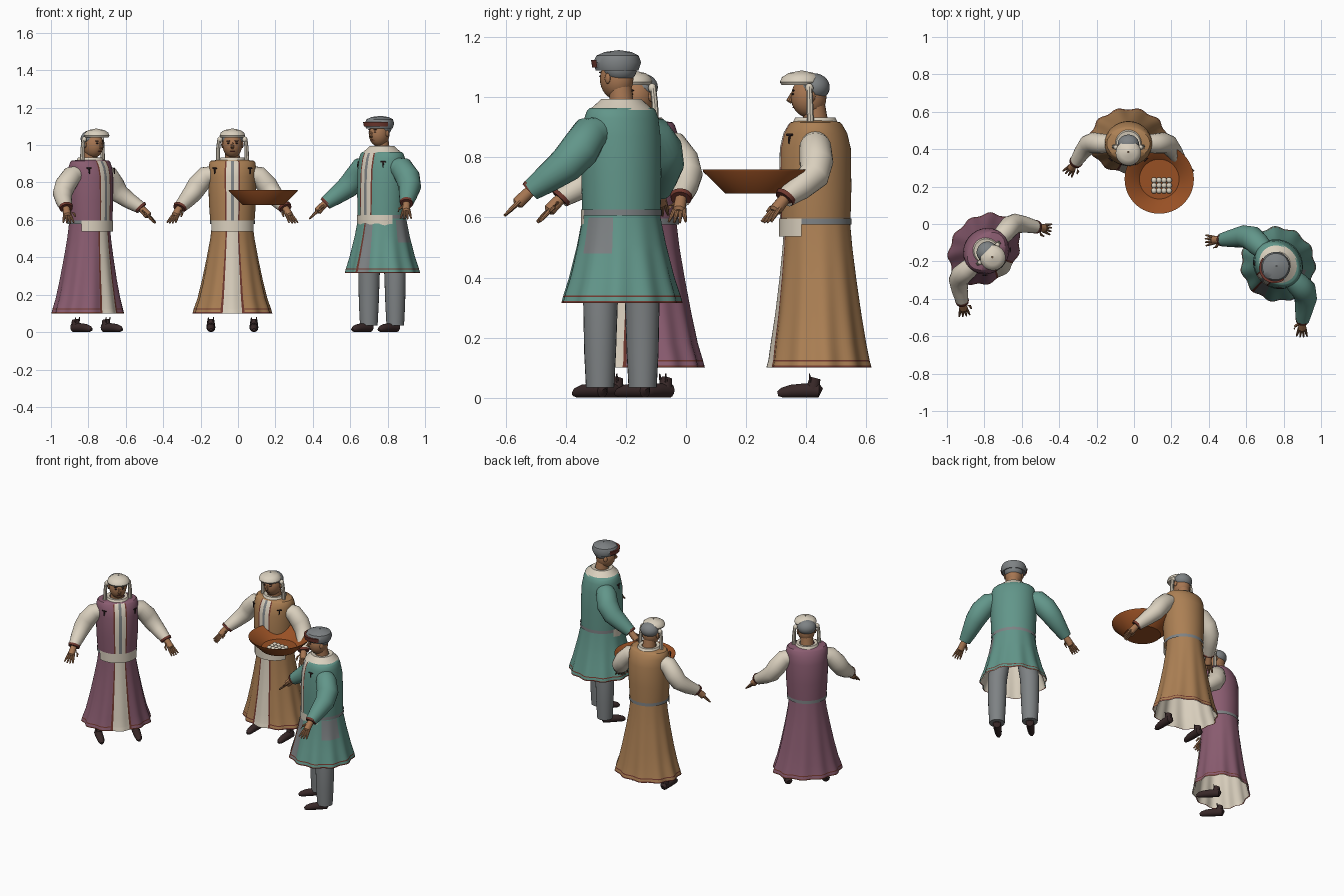
import bpy, bmesh, math
from mathutils import Matrix, Vector

cube = bpy.data.objects.get("Cube")
if cube:
    bpy.data.objects.remove(cube, do_unlink=True)


def material(name, rgb):
    lin = [((c / 255 + 0.055) / 1.055) ** 2.4 for c in rgb] + [1]
    m = bpy.data.materials.new(name)
    m.use_nodes = True
    m.diffuse_color = lin
    m.node_tree.nodes["Principled BSDF"].inputs["Base Color"].default_value = lin
    return m


MAUVE = material("mauve cloth", (138, 92, 112))
OCHRE = material("ochre cloth", (172, 128, 84))
TEAL = material("teal cloth", (98, 150, 138))
CREAM = material("cream linen", (218, 208, 190))
GREY = material("grey cloth", (126, 130, 132))
SKIN = material("skin", (166, 118, 82))
DARK = material("dark leather", (56, 40, 40))
RED = material("dark red trim", (112, 56, 46))
WOOD = material("reddish wood", (152, 80, 36))

place = Matrix()      # where the current figure stands
prefix = ""
made = []


def finish(name, bm, rule):
    """Turn a bmesh into an object; rule gives the material of each face."""
    mesh = bpy.data.meshes.new(prefix + name)
    slots = []
    bmesh.ops.recalc_face_normals(bm, faces=bm.faces)
    for f in bm.faces:
        m = rule(f) if callable(rule) else rule
        if m not in slots:
            slots.append(m)
            mesh.materials.append(m)
        f.material_index = slots.index(m)
    bm.transform(place)
    bm.to_mesh(mesh)
    bm.free()
    obj = bpy.data.objects.new(prefix + name, mesh)
    bpy.context.collection.objects.link(obj)
    made.append(obj)


def loft(name, rings, rule, a0=-180, a1=180, grow=0, fold=0, n=96):
    """Elliptic rings (z, rx, ry, cy) joined upward; angle 0 is the front."""
    bm = bmesh.new()
    rows, full = [], a1 - a0 == 360
    cols = n if full else n + 1
    z_lo, z_hi = rings[0][0], rings[-1][0]
    for z, rx, ry, cy in rings:
        row = []
        for i in range(cols):
            a = math.radians(a0 + (a1 - a0) * i / n)
            k = 1 + fold * (z_hi - z) / (z_hi - z_lo) * math.cos(11 * a) if fold else 1
            row.append(bm.verts.new((k * (rx + grow) * math.sin(a),
                                     cy - k * (ry + grow) * math.cos(a), z)))
        rows.append(row)
    tags = {}
    for j in range(len(rows) - 1):
        zm = (rings[j][0] + rings[j + 1][0]) / 2
        for i in range(n):
            k = (i + 1) % cols
            f = bm.faces.new((rows[j][i], rows[j][k], rows[j + 1][k], rows[j + 1][i]))
            tags[f] = (a0 + (a1 - a0) * (i + 0.5) / n, zm)
    finish(name, bm, (lambda f: rule(*tags[f])) if callable(rule) else rule)


def tube(name, pts, mat, n=14):
    """Round capped tube through points (x, y, z, radius)."""
    bm = bmesh.new()
    ps = [Vector(p[:3]) for p in pts]
    rows = []
    for i, p in enumerate(ps):
        d = (ps[min(i + 1, len(ps) - 1)] - ps[max(i - 1, 0)]).normalized()
        u = d.cross(Vector((0, 1, 0) if abs(d.y) < 0.8 else (0, 0, 1))).normalized()
        v = d.cross(u)
        rows.append([bm.verts.new(p + pts[i][3] * (math.cos(t) * u + math.sin(t) * v))
                     for t in (math.tau * k / n for k in range(n))])
    for a, b in zip(rows, rows[1:]):
        for i in range(n):
            k = (i + 1) % n
            bm.faces.new((a[i], a[k], b[k], b[i]))
    bm.faces.new(rows[0])
    bm.faces.new(rows[-1])
    finish(name, bm, mat)


def ball(name, c, r, mat, n=20):
    bm = bmesh.new()
    bmesh.ops.create_uvsphere(bm, u_segments=n, v_segments=n // 2, radius=1,
                              matrix=Matrix.Translation(c) @ Matrix.Diagonal((*r, 1)))
    finish(name, bm, mat)


def arm(side, s, path, tip, sleeve):
    """Sleeve, cuff and a hand with spread fingers; s mirrors it."""
    flip = lambda p, r: (s * p[0], p[1], p[2], r)
    tube(side + "_sleeve", [flip(p, p[3]) for p in path], sleeve, 20)
    wrist, tip = Vector(path[-1][:3]), Vector(tip)
    d = (tip - wrist).normalized()
    w = d.cross(Vector((0, 0, 1))).normalized()
    length = (tip - wrist).length
    tube(side + "_cuff", [flip(wrist - d * 0.008, 0.037), flip(wrist + d * 0.006, 0.034)], RED, 20)
    palm = wrist + d * length * 0.5
    tube(side + "_palm", [flip(wrist - d * 0.01, 0.018), flip(wrist + d * 0.02, 0.02),
                          flip(palm, 0.021), flip(palm + d * 0.008, 0.012)], SKIN)
    for i in range(4):
        o = i - 1.5
        tube(f"{side}_finger_{i + 1}",
             [flip(palm - d * 0.01 + w * o * 0.010, 0.008),
              flip(palm + d * length * 0.25 + w * o * 0.015, 0.007),
              flip(palm + d * length * (0.52 - 0.04 * abs(o)) + w * o * 0.019, 0.004)], SKIN, 8)
    tube(side + "_thumb", [flip(wrist + d * 0.02 + w * 0.012, 0.009),
                           flip(wrist + d * 0.045 + w * 0.038, 0.007),
                           flip(wrist + d * 0.065 + w * 0.042, 0.004)], SKIN, 8)


def shoe(side, x):
    tube(side + "_shoe", [(x, 0.02, 0.02, 0.012), (x, 0.012, 0.024, 0.024), (x, -0.04, 0.024, 0.024),
                          (x, -0.08, 0.022, 0.022), (x, -0.11, 0.017, 0.017), (x, -0.125, 0.013, 0.008)], DARK)
    tube(side + "_shoe_ankle", [(x, -0.008, 0.025, 0.024), (x, -0.003, 0.055, 0.02), (x, 0, 0.066, 0.018)], DARK)
    for dx in (-0.012, 0.012):
        tube(side + "_shoe_tie", [(x + dx, -0.015, 0.05, 0.006), (x + dx * 1.2, -0.02, 0.08, 0.002)], DARK, 6)


def head(z):
    tube("neck", [(0, 0.005, z - 0.11, 0.042), (0, -0.005, z - 0.03, 0.038)], SKIN, 20)
    ball("head", (0, -0.022, z), (0.052, 0.059, 0.068), SKIN, 32)
    ball("hair", (0, -0.004, z + 0.033), (0.057, 0.052, 0.046), GREY, 28)
    tube("nose", [(0, -0.076, z + 0.014, 0.005), (0, -0.088, z - 0.012, 0.009), (0, -0.078, z - 0.016, 0.007)], SKIN, 8)
    ball("mouth", (0, -0.072, z - 0.034), (0.014, 0.004, 0.003), RED, 12)
    for side, s in (("left", 1), ("right", -1)):
        ball(side + "_eye", (s * 0.021, -0.074, z + 0.01), (0.008, 0.005, 0.004), DARK, 12)
        ball(side + "_brow", (s * 0.021, -0.073, z + 0.022), (0.012, 0.005, 0.003), DARK, 12)
        ball(side + "_ear", (s * 0.053, -0.012, z + 0.002), (0.007, 0.012, 0.018), SKIN, 12)


def bodice(cloth, rings, pin_z):
    """Upper garment with a trimmed front strip and two chest pins."""
    top = rings[-2][0]
    def rule(a, z):
        if z > top or abs(a) > 17:
            return cloth
        return CREAM if 2 < abs(a) < 14 else RED if abs(a) > 14 else GREY
    loft("bodice", rings, rule)
    for side, s in (("left", 1), ("right", -1)):
        y = -0.085
        tube(side + "_pin_bar", [(s * 0.085, y - 0.01, pin_z, 0.004), (s * 0.105, y + 0.008, pin_z, 0.004)], DARK, 6)
        tube(side + "_pin_drop", [(s * 0.095, y, pin_z, 0.005), (s * 0.095, y - 0.004, pin_z - 0.03, 0.003)], DARK, 6)


def belt(z, rx, ry):
    loft("sash", [(z - 0.06, rx, ry, 0), (z, rx, ry, 0)], CREAM, -68, 68, n=30)
    loft("belt", [(z - 0.02, rx, ry, 0), (z, rx, ry, 0)], GREY, 68, 292, n=48)


def hem(z, rx, ry, cy):
    """Rings that carry the two dark lines at the edge of a skirt."""
    return [(z + d, rx - d * 0.25, ry - d * 0.25, cy) for d in (0, 0.007, 0.02, 0.026)]


def woman(cloth):
    skirt = hem(0.1, 0.208, 0.172, 0.015) + [(0.18, 0.183, 0.157, 0.013), (0.28, 0.16, 0.142, 0.012),
             (0.4, 0.136, 0.127, 0.01), (0.5, 0.118, 0.116, 0.008), (0.6, 0.106, 0.108, 0.006)]
    def rule(a, z):
        if abs(a) < 15:
            return CREAM
        if abs(a) < 18.6 or z < 0.107 or 0.12 < z < 0.126:
            return RED
        return cloth
    loft("skirt", skirt, rule, fold=0.035)
    loft("skirt_lining", skirt, CREAM, grow=-0.006, fold=0.035)
    bodice(cloth, [(0.585, 0.118, 0.117, 0), (0.7, 0.126, 0.12, 0), (0.83, 0.128, 0.118, 0), (0.88, 0.127, 0.106, 0),
                   (0.908, 0.122, 0.09, 0), (0.916, 0.115, 0.083, 0), (0.924, 0.05, 0.05, 0)], 0.875)
    belt(0.597, 0.121, 0.121)
    loft("collar", [(0.912, 0.075, 0.077, 0), (0.933, 0.064, 0.066, 0), (0.93, 0.045, 0.045, 0)], CREAM, n=40)
    head(1.0)
    loft("cap", [(1.042, 0.005, 0.005, -0.05), (1.04, 0.062, 0.062, -0.05), (1.05, 0.068, 0.068, -0.05),
                 (1.066, 0.063, 0.063, -0.048), (1.08, 0.043, 0.043, -0.046), (1.088, 0.004, 0.004, -0.045)], CREAM, n=36)
    for side, s in (("left", 1), ("right", -1)):
        ball(side + "_knot", (s * 0.066, -0.02, 1.03), (0.014, 0.014, 0.016), CREAM, 12)
        tube(side + "_ribbon", [(s * 0.07, -0.02, 1.035, 0.010), (s * 0.076, -0.018, 0.98, 0.011),
                                (s * 0.077, -0.016, 0.915, 0.012)], CREAM, 8)
        arm(side, s, [(0.09, 0, 0.845, 0.045), (0.14, 0, 0.835, 0.053), (0.185, 0.004, 0.785, 0.056),
                      (0.215, -0.005, 0.74, 0.052), (0.25, -0.05, 0.7, 0.043), (0.282, -0.1, 0.665, 0.033)],
            (0.328, -0.165, 0.583), CREAM)
        shoe(side, s * 0.115)


def man(cloth):
    skirt = hem(0.315, 0.2, 0.195, 0) + [(0.4, 0.174, 0.172, 0), (0.48, 0.155, 0.153, 0),
             (0.51, 0.148, 0.146, 0), (0.6, 0.132, 0.128, 0), (0.63, 0.128, 0.124, 0)]
    def rule(a, z):
        if z < 0.322 or 0.335 < z < 0.341:
            return RED
        if 78 < a < 122 and 0.49 < z < 0.6 or 4 < a < 24:
            return GREY
        return RED if 0 < a < 4 else cloth
    loft("coat_skirt", skirt, rule, fold=0.035)
    loft("coat_lining", skirt, CREAM, grow=-0.006, fold=0.035)
    bodice(cloth, [(0.615, 0.133, 0.128, 0), (0.75, 0.138, 0.128, 0), (0.87, 0.138, 0.122, 0), (0.93, 0.135, 0.11, 0),
                   (0.955, 0.127, 0.1, 0), (0.963, 0.118, 0.093, 0), (0.97, 0.05, 0.05, 0)], 0.91)
    belt(0.627, 0.137, 0.132)
    loft("collar", [(0.957, 0.117, 0.1, 0), (0.972, 0.094, 0.086, 0), (0.994, 0.066, 0.066, 0),
                    (0.99, 0.042, 0.042, 0)], CREAM, n=40)
    head(1.06)
    loft("cap", [(1.088, 0.01, 0.01, -0.02), (1.088, 0.07, 0.072, -0.02), (1.115, 0.079, 0.081, -0.02),
                 (1.138, 0.07, 0.071, -0.018), (1.15, 0.045, 0.045, -0.015), (1.156, 0.003, 0.003, -0.012)], GREY, n=36)
    loft("cap_band", [(1.098, 0.079, 0.086, -0.02), (1.124, 0.084, 0.09, -0.02), (1.124, 0.06, 0.06, -0.02)],
         RED, -80, 80, n=30)
    for side, s in (("left", 1), ("right", -1)):
        arm(side, s, [(0.09, 0, 0.885, 0.05), (0.15, 0, 0.875, 0.062), (0.195, 0, 0.825, 0.066),
                      (0.235, -0.025, 0.775, 0.06), (0.275, -0.08, 0.725, 0.047), (0.305, -0.12, 0.69, 0.036)],
            (0.365, -0.185, 0.605), cloth)
        tube(side + "_trouser_leg", [(s * 0.1, 0, 0.035, 0.047), (s * 0.1, 0, 0.15, 0.053),
                                     (s * 0.098, 0, 0.33, 0.058), (s * 0.07, 0, 0.55, 0.06)], GREY, 24)
        shoe(side, s * 0.1)


# Three figures
for label, build, cloth, x, y, turn in (("mauve_woman_", woman, MAUVE, -0.79, -0.145, 45),
                                        ("ochre_woman_", woman, OCHRE, -0.03, 0.43, 0),
                                        ("teal_man_", man, TEAL, 0.77, -0.215, -45)):
    prefix = label
    place = Matrix.Translation((x, y, 0)) @ Matrix.Rotation(math.radians(turn), 4, "Z")
    build(cloth)

# Tray with small rolls
prefix, place = "", Matrix.Translation((0.135, 0.24, 0))
loft("tray", [(z, r, r, 0) for z, r in ((0.68, 0.001), (0.68, 0.11), (0.752, 0.183), (0.76, 0.185),
                                        (0.758, 0.178), (0.692, 0.106), (0.691, 0.001))], WOOD, n=64)
for i in range(4):
    for j in range(3):
        ball(f"roll_{i}_{j}", (-0.028 + 0.027 * i, -0.062 + 0.028 * j, 0.702), (0.015, 0.016, 0.013), CREAM, 12)

# Smooth shading with sharp edges kept
for obj in bpy.context.selected_objects:
    obj.select_set(False)
for obj in made:
    obj.select_set(True)
bpy.context.view_layer.objects.active = made[0]
bpy.ops.object.shade_smooth_by_angle(angle=math.radians(40))
